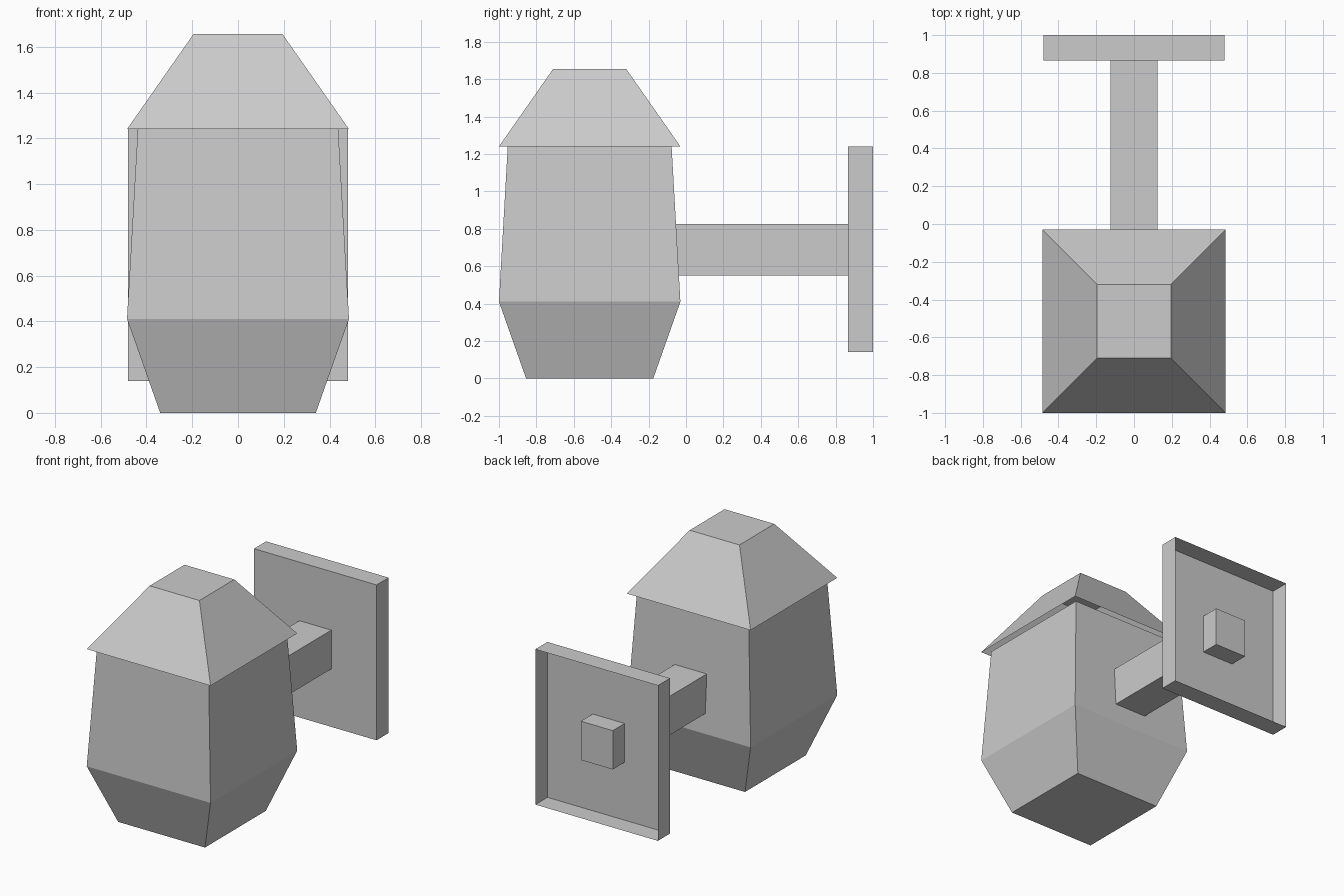
import bpy
import bmesh

cube = bpy.data.objects.get("Cube")
if cube:
    bpy.data.objects.remove(cube, do_unlink=True)

GREY = (0.6, 0.6, 0.6, 1.0)
grey = bpy.data.materials.new("plain grey")
grey.use_nodes = True
grey.diffuse_color = GREY
grey.node_tree.nodes["Principled BSDF"].inputs["Base Color"].default_value = GREY


def loft(name, rings, cap_start=True, cap_end=True):
    """Join four-sided rings of points into one flat-faced part."""
    bm = bmesh.new()
    loops = [[bm.verts.new(p) for p in ring] for ring in rings]
    for a, b in zip(loops, loops[1:]):
        for i in range(4):
            j = (i + 1) % 4
            bm.faces.new((a[i], a[j], b[j], b[i]))
    if cap_start:
        bm.faces.new(loops[0][::-1])
    if cap_end:
        bm.faces.new(loops[-1])
    mesh = bpy.data.meshes.new(name)
    bm.to_mesh(mesh)
    bm.free()
    mesh.materials.append(grey)
    obj = bpy.data.objects.new(name, mesh)
    bpy.context.collection.objects.link(obj)
    return obj


LAMP_Y = -0.515


def level(half, z):
    """Square ring lying flat, centred on the lantern axis."""
    return [(x * half, LAMP_Y + y * half, z)
            for x, y in ((-1, -1), (1, -1), (1, 1), (-1, 1))]


def upright(half_width, y, low, high):
    """Rectangular ring standing across the y axis."""
    return [(-half_width, y, low), (-half_width, y, high),
            (half_width, y, high), (half_width, y, low)]


# Lantern: tapered body under an open-bottomed roof
loft("lantern_body", [level(0.34, 0), level(0.485, 0.41), level(0.438, 1.24)])
loft("lantern_roof", [level(0.485, 1.24), level(0.195, 1.655)], cap_start=False)

# Wall bracket: arm running through a shallow plate that is hollow at the back
loft("bracket_arm", [upright(0.125, -0.1, 0.55, 0.825),
                     upright(0.125, 0.998, 0.55, 0.825)])
loft("wall_plate", [upright(0.48, 0.865, 0.14, 1.24),
                    upright(0.48, 1.0, 0.14, 1.24)], cap_end=False)
